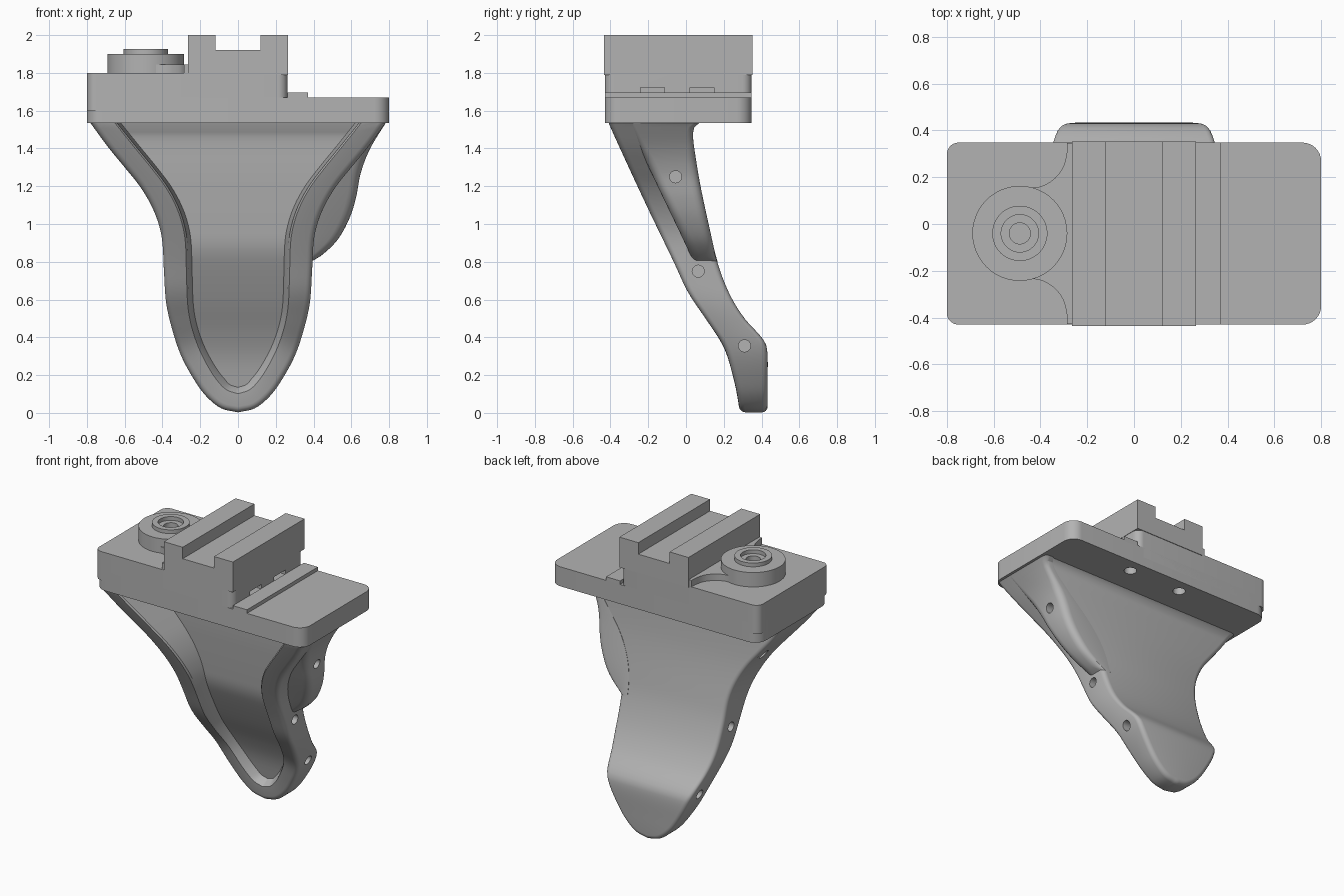
import bpy, bmesh, math
from mathutils import Vector

if "Cube" in bpy.data.objects:
    bpy.data.objects.remove(bpy.data.objects["Cube"])

COLOR = (0.45, 0.45, 0.45, 1)
grey = bpy.data.materials.new("plain grey")
grey.use_nodes = True
grey.diffuse_color = COLOR
grey.node_tree.nodes["Principled BSDF"].inputs["Base Color"].default_value = COLOR


def finish(name, bm):
    bmesh.ops.remove_doubles(bm, verts=bm.verts, dist=1e-5)
    bmesh.ops.recalc_face_normals(bm, faces=bm.faces)
    mesh = bpy.data.meshes.new(name)
    bm.to_mesh(mesh)
    bm.free()
    ob = bpy.data.objects.new(name, mesh)
    bpy.context.collection.objects.link(ob)
    mesh.materials.append(grey)
    return ob


def smooth(ob, angle=32):
    bpy.ops.object.select_all(action='DESELECT')
    ob.select_set(True)
    bpy.context.view_layer.objects.active = ob
    bpy.ops.object.shade_smooth_by_angle(angle=math.radians(angle))


def prism(name, pts, depth):
    """Extrude a closed polygon of 3D points along a vector."""
    bm = bmesh.new()
    face = bm.faces.new([bm.verts.new(p) for p in pts])
    out = bmesh.ops.extrude_face_region(bm, geom=[face])
    verts = [v for v in out["geom"] if isinstance(v, bmesh.types.BMVert)]
    bmesh.ops.translate(bm, vec=depth, verts=verts)
    return finish(name, bm)


def slab(name, x0, x1, y0, y1, z0, z1, r=0.0):
    pts = []
    for k, (cx, cy) in enumerate([(x1 - r, y1 - r), (x0 + r, y1 - r), (x0 + r, y0 + r), (x1 - r, y0 + r)]):
        for j in range(9 if r else 1):
            a = math.radians(90 * k + 90 * j / 8)
            pts.append((cx + r * math.cos(a), cy + r * math.sin(a), z0))
    return prism(name, pts, (0, 0, z1 - z0))


def loft(name, rings):
    bm = bmesh.new()
    rows = [[bm.verts.new(p) for p in ring] for ring in rings]
    n = len(rows[0])
    for a, b in zip(rows, rows[1:]):
        for j in range(n):
            bm.faces.new((a[j], a[(j + 1) % n], b[(j + 1) % n], b[j]))
    bm.faces.new(rows[-1])
    bmesh.ops.remove_doubles(bm, verts=bm.verts, dist=1e-5)
    bmesh.ops.dissolve_degenerate(bm, edges=bm.edges, dist=1e-5)
    return finish(name, bm)


def spline(pts, sub=5):
    """Smooth curve through 2D points."""
    p = [Vector(q) for q in pts]
    p = [2 * p[0] - p[1]] + p + [2 * p[-1] - p[-2]]
    out = []
    for a, b, c, d in zip(p, p[1:], p[2:], p[3:]):
        for j in range(sub):
            t = j / sub
            out.append(0.5 * (2 * b + (c - a) * t + (2 * a - 5 * b + 4 * c - d) * t * t
                              + (3 * b - a - 3 * c + d) * t ** 3))
    return out + [p[-2]]


def depth_at(curve, z):
    """Depth y on a (y, z) curve at height z."""
    if z <= curve[0].y:
        return curve[0].x
    for a, b in zip(curve, curve[1:]):
        if z <= b.y:
            return a.x + (b.x - a.x) * (z - a.y) / max(b.y - a.y, 1e-6)
    return curve[-1].x


def cut(ob, cutter):
    mod = ob.modifiers.new("cut", 'BOOLEAN')
    mod.operation, mod.solver, mod.object = 'DIFFERENCE', 'EXACT', cutter
    bpy.context.view_layer.objects.active = ob
    bpy.ops.object.modifier_apply(modifier=mod.name)
    bpy.data.objects.remove(cutter)


def cylinder(name, centre, r, length, axis):
    u, v, w = [Vector(e) for e in ((0, 1, 0), (0, 0, 1), (1, 0, 0))] if axis == 'X' else \
              [Vector(e) for e in ((1, 0, 0), (0, 1, 0), (0, 0, 1))]
    start = Vector(centre) - w * length / 2
    ring = [math.tau * k / 24 for k in range(24)]
    return prism(name, [start + u * r * math.cos(a) + v * r * math.sin(a) for a in ring], w * length)


# Side profiles (y, z) of the bracket: rim front, back, recess floor, flap front
front = spline([(.285, 0), (.27, .1), (.245, .21), (.2, .35), (.11, .49), (.01, .64), (-.07, .81),
                (-.21, 1.1), (-.34, 1.38), (-.41, 1.535)])
back = spline([(.432, 0), (.432, .15), (.43, .33), (.4, .4), (.31, .5), (.23, .63), (.165, .8),
               (.12, .99), (.075, 1.2), (.045, 1.38), (.035, 1.47), (.045, 1.52), (.075, 1.54)])
floor = spline([(.335, .1), (.29, .28), (.23, .42), (.13, .6), (.04, .78), (.0, .88), (-.02, 1.0),
                (-.05, 1.25), (-.07, 1.46), (-.1, 1.53)])
flap_front = spline([(.04, .8), (-.03, .95), (-.15, 1.2), (-.31, 1.54)])

# Front outlines (x, z): outer edge and recess edge, matched point by point
outer = spline([(0, 0.003), (.09, .025), (.17, .09), (.235, .18), (.3, .3), (.345, .43), (.38, .58),
                (.392, .75), (.4, .9), (.42, 1.0), (.46, 1.1), (.52, 1.2), (.6, 1.3), (.69, 1.41), (.785, 1.54)])
inner = spline([(0, .11), (.06, .132), (.11, .185), (.16, .265), (.205, .36), (.24, .47), (.257, .58),
                (.263, .75), (.268, .9), (.285, 1.0), (.32, 1.1), (.375, 1.2), (.45, 1.3), (.54, 1.41), (.645, 1.54)])

R = 0.03
rings = []
for i, (o, n) in enumerate(zip(outer, inner)):
    t = outer[min(i + 1, len(outer) - 1)] - outer[max(i - 1, 0)]
    inward = Vector((-t.y, t.x)).normalized() if i else Vector((0, 1))
    half = []

    def add(p, curve, dy):
        half.append((max(p.x, 0), depth_at(curve, p.y) + dy, min(p.y, 1.545)))

    fl = n + Vector((-0.02 * min(i / 8, 1), 0.025 * max(1 - i / 30, 0)))
    add(fl, floor, 0)
    add(n, front, 0.012)
    add(n + (o - n) * 0.08, front, 0)
    steps = [math.pi / 2 * k / 4 for k in range(5)]
    for a in steps:
        add(o + inward * R * (1 - math.sin(a)), front, R * (1 - math.cos(a)))
    for a in reversed(steps):
        add(o + inward * R * (1 - math.sin(a)), back, -R * (1 - math.cos(a)))
    rings.append(half + [(-x, y, z) for x, y, z in reversed(half)])
bracket = loft("bracket", rings)

# Side flap behind the rim on one side
outer_x = [Vector((p.x, p.y)) for p in outer]
rings = []
for p in spline([(.385, .8), (.45, .84), (.53, .92), (.59, 1.03), (.625, 1.14), (.65, 1.27), (.7, 1.4), (.785, 1.54)]):
    z, x = p.y, p.x
    base = depth_at(outer_x, z) - 0.06
    r = min(0.05, (x - base) * 0.5)
    yf, yb = depth_at(flap_front, z), depth_at(back, z) + 0.002
    ring = [(base, yf, z)]
    for a in steps:
        ring.append((x - r + r * math.sin(a), yf + r * (1 - math.cos(a)), z))
    for a in reversed(steps):
        ring.append((x - r + r * math.sin(a), yb - r * (1 - math.cos(a)), z))
    rings.append(ring + [(base, yb, z)])
flap = loft("side_flap", rings)

# Pin holes in both side edges
for y, z, x_left, x_right in [(-.055, 1.25, .56, .64), (.065, .75, .39, .39), (.31, .355, .32, .32)]:
    cut(bracket, cylinder("hole_cutter", (-x_left, y, z), 0.032, 0.1, 'X'))
    target = flap if x_right > x_left else bracket
    cut(target, cylinder("hole_cutter", (x_right, y, z), 0.032, 0.1, 'X'))
smooth(bracket)
smooth(flap)

# Mounting plate: full lower layer, raised layer on one side
lower = slab("lower_plate", -.8, .8, -.43, .348, 1.535, 1.67, .08)
for x in (.24, -.16):
    cut(lower, cylinder("screw_cutter", (x, .25, 1.535), 0.04, 0.14, 'Z'))
upper = slab("raised_plate", -.8, .262, -.43, .348, 1.6, 1.8, .05)
for y in (-.178, .085):
    cut(upper, slab("slot_cutter", .2, .3, y - .063, y + .063, 1.69, 1.722))
for ob in (lower, upper):
    smooth(ob)
slab("plate_ridge", .262, .37, -.43, .348, 1.66, 1.695)

# Grooved rail across the plate
rail = [(-.265, 1.79), (-.265, 2), (-.12, 2), (-.12, 1.92), (.12, 1.92), (.12, 2), (.265, 2), (.265, 1.79)]
prism("rail", [(x, -.435, z) for x, z in rail], (0, .787, 0))

# Round boss with stepped bore
CX, CY = -.488, -.04
bm = bmesh.new()
profile = [(.203, 1.79), (.203, 1.9), (.118, 1.9), (.118, 1.926), (.08, 1.926), (.08, 1.9),
           (.045, 1.9), (.045, 1.86), (0, 1.86)]
verts = [bm.verts.new((CX + r, CY, z)) for r, z in profile]
edges = [bm.edges.new(pair) for pair in zip(verts, verts[1:])]
bmesh.ops.spin(bm, geom=verts + edges, cent=(CX, CY, 0), axis=(0, 0, 1), angle=math.tau, steps=48)
smooth(finish("boss", bm))

# Flared web joining boss and rail
flare = spline([(-.45, .195), (-.4, .2), (-.345, .23), (-.305, .28), (-.288, .34), (-.286, .387)])
side = [(p.x, p.y) for p in flare] + [(-.25, .387)]
web = [(x, CY + d, 1.79) for x, d in side] + [(x, CY - d, 1.79) for x, d in reversed(side)]
smooth(prism("boss_web", web, (0, 0, .055)))
